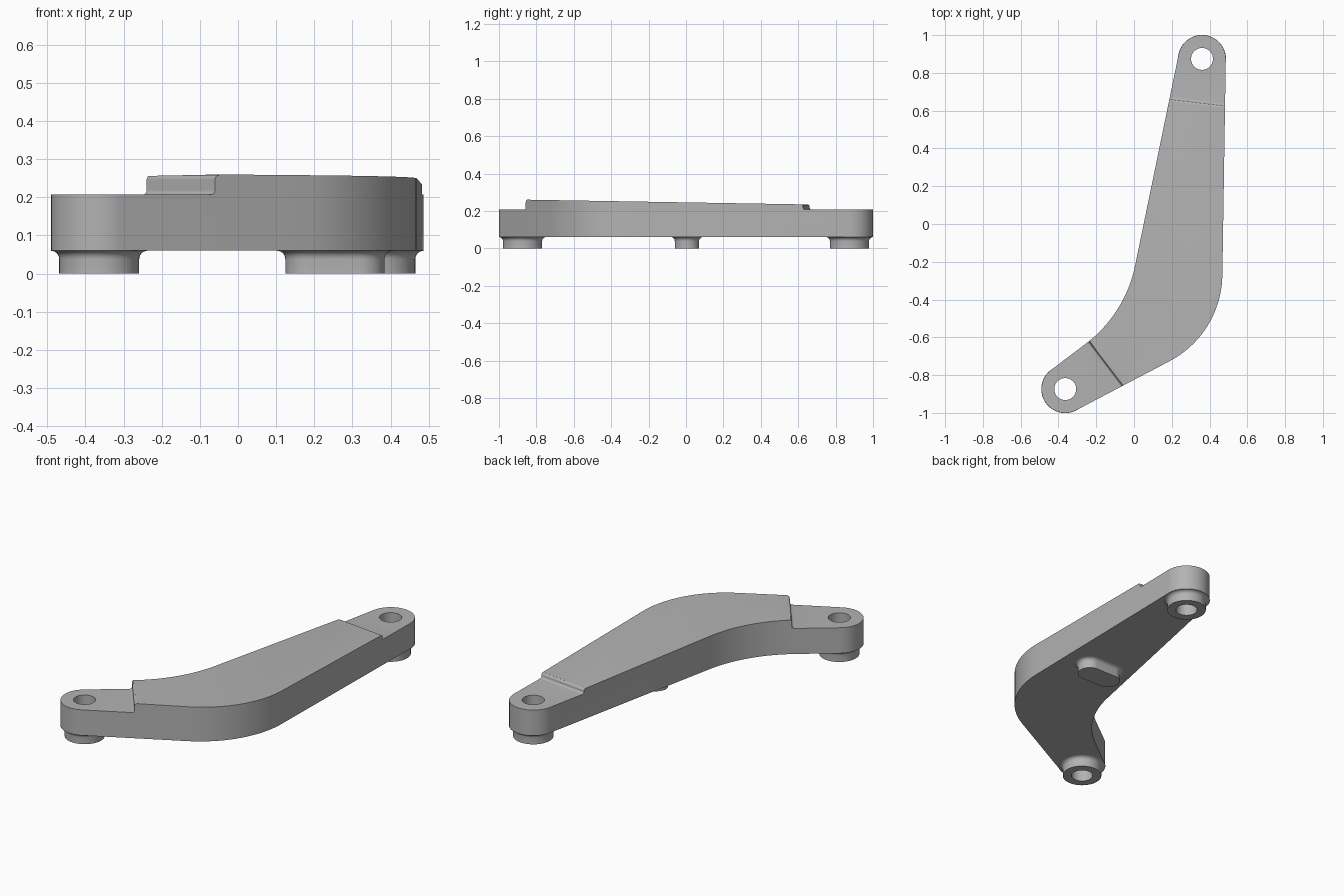
import bpy, bmesh, math
from mathutils import Vector, Matrix

cube = bpy.data.objects.get("Cube")
if cube:
    bpy.data.objects.remove(cube)

grey = bpy.data.materials.new("plain_grey")
grey.use_nodes = True
colour = (0.45, 0.45, 0.45, 1)
grey.diffuse_color = colour
grey.node_tree.nodes["Principled BSDF"].inputs["Base Color"].default_value = colour

BASE, LEDGE, END_R, HOLE_R = 0.06, 0.207, 0.126, 0.058
BACK, FRONT = Vector((0.36, 0.874)), Vector((-0.364, -0.874))
INNER, OUTER = Vector((-0.047, -0.476)), Vector((0.463, -0.582))


def top_height(y):
    return 0.2455 - 0.017 * y


def make_object(name, bm):
    bmesh.ops.recalc_face_normals(bm, faces=bm.faces[:])
    mesh = bpy.data.meshes.new(name)
    bm.to_mesh(mesh)
    bm.free()
    obj = bpy.data.objects.new(name, mesh)
    bpy.context.collection.objects.link(obj)
    mesh.materials.append(grey)
    return obj


def loft(rings, cap=True):
    """Skin a list of equal-length rings; cap the ends or close the loop."""
    bm = bmesh.new()
    rows = [[bm.verts.new(p) for p in ring] for ring in rings]
    pairs = list(zip(rows, rows[1:])) + ([] if cap else [(rows[-1], rows[0])])
    for a, b in pairs:
        for i in range(len(a)):
            j = (i + 1) % len(a)
            bm.faces.new((a[i], a[j], b[j], b[i]))
    if cap:
        bm.faces.new(rows[0])
        bm.faces.new(rows[-1])
    return bm


def arc(centre, radius, start, end, steps):
    return [centre + radius * Vector((math.cos(a), math.sin(a)))
            for a in (start + (end - start) * i / steps for i in range(steps + 1))]


def tangent_angle(centre, corner, side):
    d = corner - centre
    return math.atan2(d.y, d.x) + side * math.acos(END_R / d.length)


def rounded_corner(corner, before, after, reach, steps=20):
    p = corner + (before - corner).normalized() * reach
    q = corner + (after - corner).normalized() * reach
    w = math.sin((before - corner).angle(after - corner) / 2)
    points = []
    for i in range(steps + 1):
        t = i / steps
        a, b, c = (1 - t) ** 2, 2 * w * t * (1 - t), t * t
        points.append((p * a + corner * b + q * c) / (a + b + c))
    return points


# Outline of the bent arm: two round ends joined by tangents and two bends
turn = 2 * math.pi
back_end = arc(BACK, END_R, tangent_angle(BACK, OUTER, 1),
               tangent_angle(BACK, INNER, -1) + turn, 32)
front_end = arc(FRONT, END_R, tangent_angle(FRONT, INNER, 1),
                tangent_angle(FRONT, OUTER, -1) + turn, 32)
outline = (rounded_corner(OUTER, front_end[-1], back_end[0], 0.31) + back_end
           + rounded_corner(INNER, back_end[-1], front_end[0], 0.26) + front_end)
arm = make_object("bent_arm", loft([
    [(p.x, p.y, BASE) for p in outline],
    [(p.x, p.y, top_height(p.y)) for p in outline]]))


def cut(cutter):
    cutter.hide_render = True
    mod = arm.modifiers.new("cut", "BOOLEAN")
    mod.operation = "DIFFERENCE"
    mod.solver = "EXACT"
    mod.object = cutter
    bpy.context.view_layer.objects.active = arm
    bpy.ops.object.modifier_apply(modifier=mod.name)
    bpy.data.objects.remove(cutter)


# Lowered ledges at both ends, with a softly rounded step
def ledge_cutter(mid, angle, r=0.012):
    top = top_height(mid.y)
    profile = arc(Vector((-r, top - r)), r, math.pi / 2, 0, 6)
    profile += arc(Vector((r, LEDGE + r)), r, math.pi, 1.5 * math.pi, 6)
    profile += [Vector((0.6, LEDGE)), Vector((0.6, 0.4)), Vector((-r, 0.4))]
    bm = loft([[(p.x, side, p.y) for p in profile] for side in (-0.4, 0.4)])
    bm.transform(Matrix.Translation((mid.x, mid.y, 0)) @ Matrix.Rotation(angle, 4, "Z"))
    return make_object("ledge_cutter", bm)


cut(ledge_cutter(Vector((-0.153, -0.735)), math.radians(217.3)))
cut(ledge_cutter(Vector((0.338, 0.643)), math.radians(83.2)))


# Feet: round or slot-shaped rings that flare into the underside
def slot_ring(centre, half_length, radius, z):
    shift = Vector((half_length, 0))
    points = (arc(centre + shift, radius, -math.pi / 2, math.pi / 2, 24)
              + arc(centre - shift, radius, math.pi / 2, 1.5 * math.pi, 24))
    if not half_length:
        points = arc(centre, radius, 0, turn, 48)[:-1]
    return [(p.x, p.y, z) for p in points]


def foot(name, centre, radius, half_length=0.0, hole=0.0, flare=0.022):
    rings = [slot_ring(centre, half_length, radius, 0)]
    for i in range(7):
        a = math.pi / 2 * i / 6
        rings.append(slot_ring(centre, half_length, radius + flare * (1 - math.cos(a)),
                               BASE - flare + flare * math.sin(a)))
    if hole:
        rings += [slot_ring(centre, 0, hole, z) for z in (BASE, 0)]
    return make_object(name, loft(rings, cap=not hole))


parts = [arm]
for name, centre in (("back", BACK), ("front", FRONT)):
    cut(make_object("hole_cutter", loft(
        [slot_ring(centre, 0, HOLE_R, z) for z in (0, 0.4)])))
    parts.append(foot(name + "_foot", centre, 0.105, hole=HOLE_R))
parts.append(foot("middle_foot", Vector((0.254, 0.005)), 0.065, half_length=0.065))

# Smooth shading that keeps the hard edges
bpy.ops.object.select_all(action="DESELECT")
for part in parts:
    part.select_set(True)
bpy.context.view_layer.objects.active = arm
bpy.ops.object.shade_smooth_by_angle(angle=math.radians(30))
